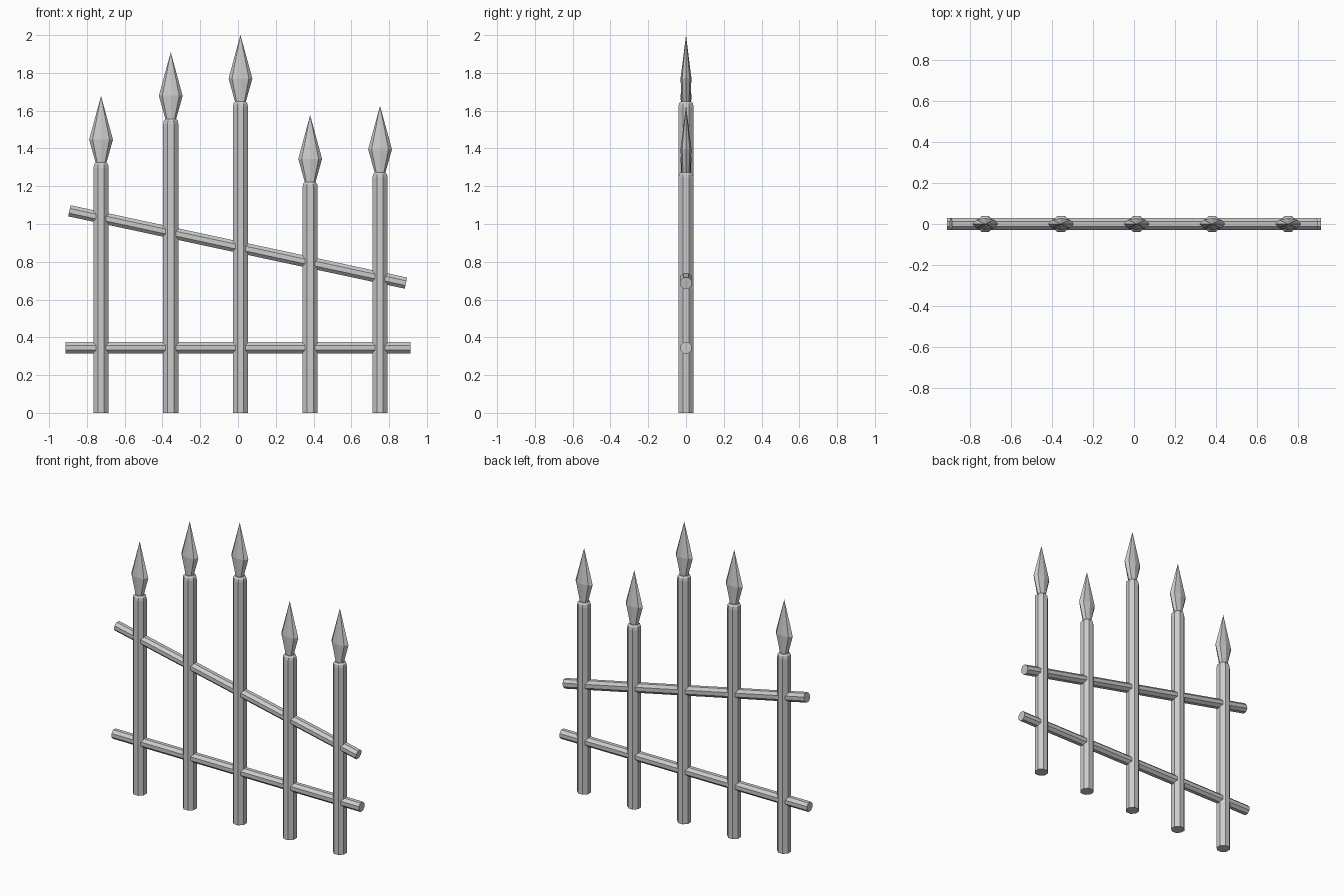
import bpy, bmesh
from math import pi, cos, sin
from mathutils import Vector

if "Cube" in bpy.data.objects:
    bpy.data.objects.remove(bpy.data.objects["Cube"])


def loft(name, rings, sides=8, turn=0.0):
    """Closed solid through rings (z, half x, half y); zero size makes a point."""
    bm = bmesh.new()
    loops = []
    for z, rx, ry in rings:
        if rx == 0:
            loops.append([bm.verts.new((0, 0, z))])
        else:
            loops.append([bm.verts.new((rx * cos(turn + 2 * pi * i / sides),
                                        ry * sin(turn + 2 * pi * i / sides), z))
                          for i in range(sides)])
    for a, b in zip(loops, loops[1:]):
        for i in range(sides):
            j = (i + 1) % sides
            if len(b) == 1:
                bm.faces.new((a[i], a[j], b[0]))
            else:
                bm.faces.new((a[i], a[j], b[j], b[i]))
    for ring in (loops[0], loops[-1]):
        if len(ring) > 1:
            bm.faces.new(ring)
    bmesh.ops.recalc_face_normals(bm, faces=bm.faces)
    mesh = bpy.data.meshes.new(name)
    bm.to_mesh(mesh)
    bm.free()
    obj = bpy.data.objects.new(name, mesh)
    bpy.context.collection.objects.link(obj)
    return obj


FLAT = pi / 8            # turns an octagon so a flat faces front
CORNER = 1 / cos(FLAT)   # half width across flats -> corner radius


def rail(name, start, end, half):
    start, end = Vector(start), Vector(end)
    r = half * CORNER
    obj = loft(name, [(0, r, r), ((end - start).length, r, r)], turn=FLAT)
    obj.rotation_mode = 'QUATERNION'
    obj.rotation_quaternion = (end - start).to_track_quat('Z', 'Y')
    obj.location = start


# Posts with chamfered tops, each carrying a flattened spearhead
posts = [(-0.725, 1.325), (-0.356, 1.557), (0.013, 1.648), (0.382, 1.223), (0.752, 1.273)]
for n, (x, top) in enumerate(posts, 1):
    r, r_mid, r_top = 0.04 * CORNER, 0.037 * CORNER, 0.028 * CORNER
    post = loft(f"post_{n}", [(0, r, r), (top - 0.028, r, r),
                              (top - 0.010, r_mid, r_mid), (top, r_top, r_top)], turn=FLAT)
    post.location.x = x
    head = loft(f"spearhead_{n}", [(-0.01, 0.026, 0.022), (0.122, 0.063, 0.029), (0.353, 0, 0)])
    head.location = (x, 0, top)

# Level lower rail and sloping upper rail
rail("lower_rail", (-0.913, 0, 0.345), (0.913, 0, 0.345), 0.03)
rail("upper_rail", (-0.893, 0, 1.07), (0.889, 0, 0.687), 0.03)
